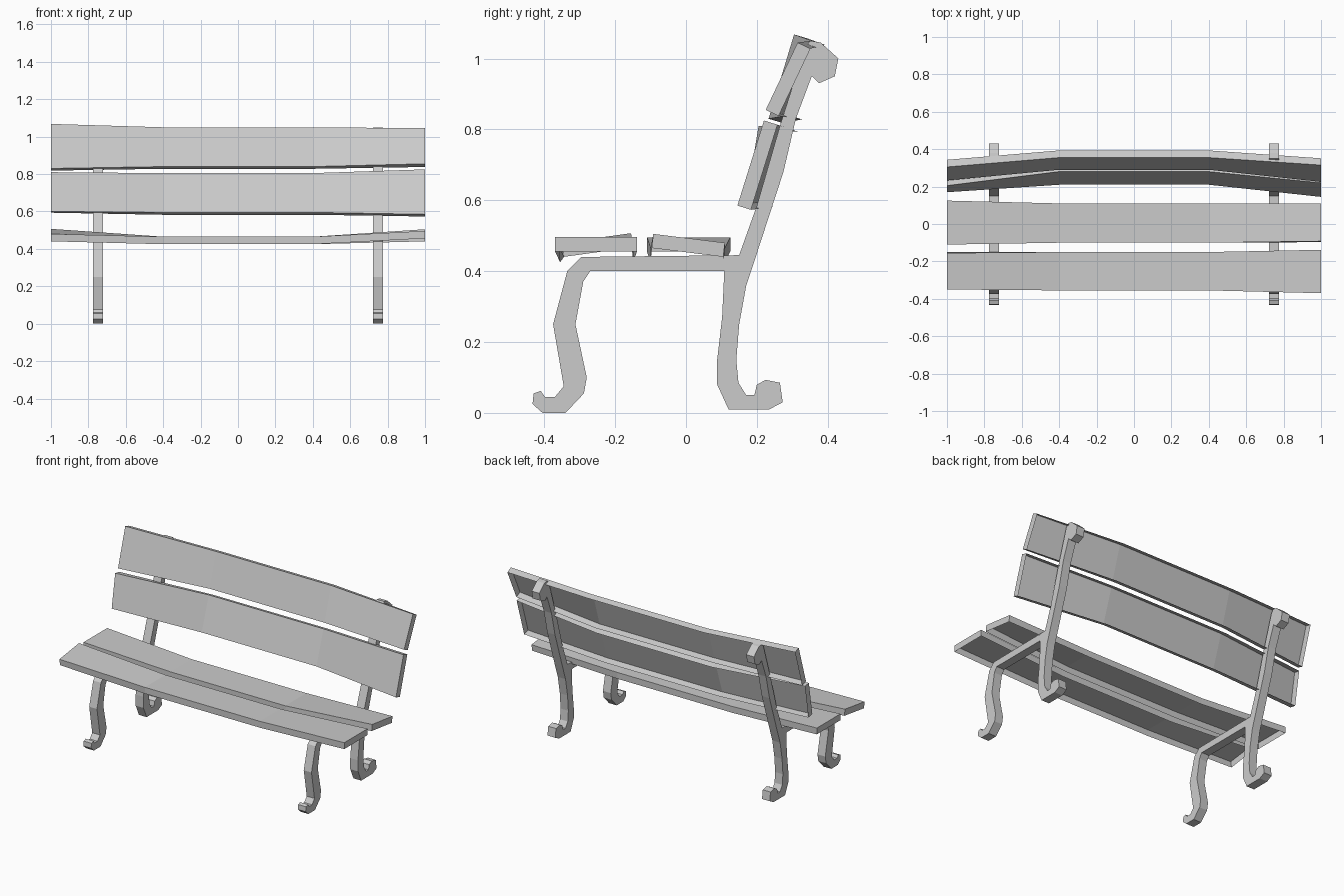
import bpy
import bmesh
from mathutils import Vector

default_cube = bpy.data.objects.get("Cube")
if default_cube:
    bpy.data.objects.remove(default_cube, do_unlink=True)

CM = 0.01            # outlines below are given in hundredths of a unit
HALF_LENGTH = 1.0    # plank ends
BEND = 0.4           # where each plank bends away from its straight middle
PLANK_DEPTH = 0.04
FRAME_X = 0.748
FRAME_HALF_WIDTH = 0.027

# One plain grey for the whole bench
grey = bpy.data.materials.new("plain grey")
grey.use_nodes = True
colour = (0.6, 0.6, 0.6, 1.0)
grey.diffuse_color = colour
grey.node_tree.nodes["Principled BSDF"].inputs["Base Color"].default_value = colour


def finish(name, bm):
    """Turn a bmesh into a flat-shaded grey object."""
    mesh = bpy.data.meshes.new(name)
    bm.to_mesh(mesh)
    bm.free()
    mesh.materials.append(grey)
    obj = bpy.data.objects.new(name, mesh)
    bpy.context.collection.objects.link(obj)
    return obj


def plank(name, right_end, middle, left_end):
    """Warped plank, a shallow tray open on its hidden side.
    Each section gives the (y, z) of the near and far edge of the shown face."""
    stations = [(-HALF_LENGTH, right_end), (-BEND, middle),
                (BEND, middle), (HALF_LENGTH, left_end)]
    bm = bmesh.new()
    rings = []
    for x, (near, far) in stations:
        a = Vector((x, near[0] * CM, near[1] * CM))
        b = Vector((x, far[0] * CM, far[1] * CM))
        across = (b - a).normalized()
        inward = Vector((0, across.z, -across.y)) * PLANK_DEPTH
        corners = (a + inward, a, b, b + inward)
        rings.append([bm.verts.new(c) for c in corners])
    # near wall, shown face and far wall, then the two ends
    for r, s in zip(rings, rings[1:]):
        for i in range(3):
            bm.faces.new((r[i], s[i], s[i + 1], r[i + 1]))
    bm.faces.new(rings[0])
    bm.faces.new(reversed(rings[-1]))
    bm.normal_update()
    return finish(name, bm)


def side_frame(name, outline, x):
    """Cast side frame: a flat outline extruded to an even width."""
    bm = bmesh.new()
    face = bm.faces.new([bm.verts.new((x - FRAME_HALF_WIDTH, y * CM, z * CM))
                         for y, z in outline])
    extruded = bmesh.ops.extrude_face_region(bm, geom=[face], use_keep_orig=True)
    moved = [v for v in extruded["geom"] if isinstance(v, bmesh.types.BMVert)]
    bmesh.ops.translate(bm, verts=moved, vec=(2 * FRAME_HALF_WIDTH, 0, 0))
    bmesh.ops.recalc_face_normals(bm, faces=bm.faces)
    return finish(name, bm)


# Side frame outline, split into the stretches it runs through
front_leg_outer = [(-43, 5.5), (-41, 6.2), (-39.8, 4.5), (-37, 4.5), (-34.5, 7.5),
                   (-37.5, 25), (-33.5, 40), (-29.5, 44)]
back_front_edge = [(15, 44.5), (20, 58.5), (26.5, 81), (33.5, 103)]
top_scroll = [(35, 105), (38, 104.5), (43, 100), (42, 95), (37.5, 93), (35.5, 95)]
back_rear_edge = [(31, 83), (27.5, 68), (20, 45), (17, 36), (15, 25), (14.2, 15)]
rear_foot = [(14.8, 8.5), (17, 5), (19.3, 5), (20, 8), (22.5, 9.3), (26.5, 8.5),
             (27.3, 3), (23.5, 1), (12, 1), (8.8, 8)]
rear_leg_front = [(8.8, 15), (10.2, 27), (10.8, 40)]
front_leg_inner = [(-27, 40), (-29, 37), (-31.2, 25), (-28, 10), (-28.8, 5.5),
                   (-34, 0), (-40.5, 0), (-43.3, 2.5)]
outline = (front_leg_outer + back_front_edge + top_scroll + back_rear_edge
           + rear_foot + rear_leg_front + front_leg_inner)

for side, sign in (("left", 1), ("right", -1)):
    side_frame(side + "_frame", outline, sign * FRAME_X)

# Seat planks
plank("front_seat_plank",
      right_end=((-35, 48), (-15.5, 50.7)),
      middle=((-35.5, 46.5), (-15, 46.5)),
      left_end=((-37, 49.6), (-13.8, 49.6)))
plank("rear_seat_plank",
      right_end=((-11, 49.5), (12.5, 49.5)),
      middle=((-10, 46.5), (11, 46.5)),
      left_end=((-9.2, 50.5), (11, 48)))

# Backrest planks
plank("lower_back_plank",
      right_end=((17, 60), (20.5, 81)),
      middle=((21, 59.5), (28, 80.5)),
      left_end=((14.5, 58.5), (22, 82.5)))
plank("upper_back_plank",
      right_end=((23.3, 83), (30.5, 106.8)),
      middle=((29, 84), (35.5, 105)),
      left_end=((22.5, 85.5), (31.5, 104.5)))
